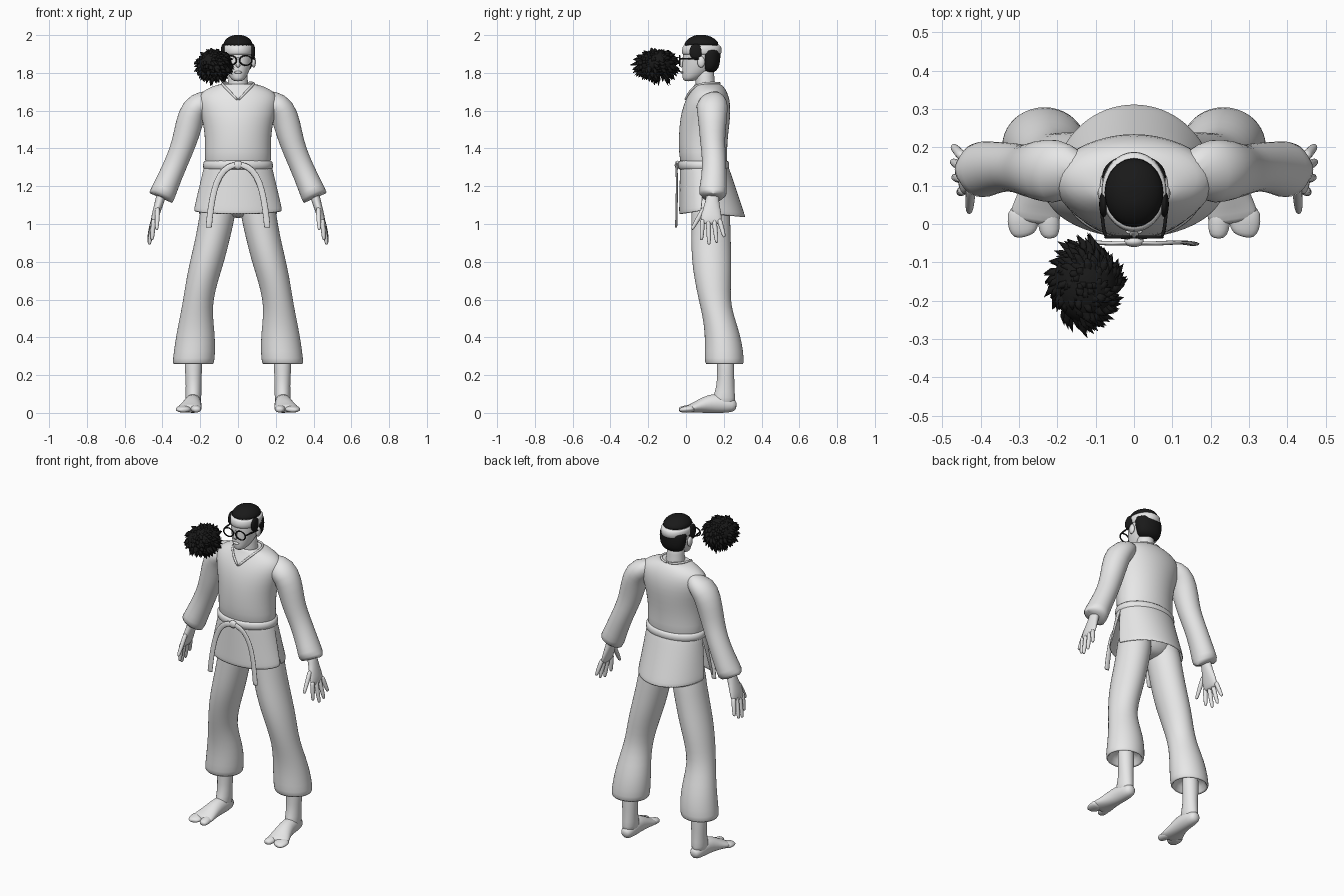
import bpy, bmesh, math, random
from mathutils import Vector

random.seed(4)
if "Cube" in bpy.data.objects:
    bpy.data.objects.remove(bpy.data.objects["Cube"])


def material(name, value):
    m = bpy.data.materials.new(name)
    m.use_nodes = True
    colour = (value, value, value, 1)
    m.diffuse_color = colour
    m.node_tree.nodes["Principled BSDF"].inputs["Base Color"].default_value = colour
    return m


PALE = material("pale grey", 0.8)
BLACK = material("hair black", 0.01)


def finish(name, bm, mat, mirror=False, subdiv=1, solid=0):
    """Turn a bmesh into a smooth object, optionally mirrored, thickened and subdivided."""
    bmesh.ops.recalc_face_normals(bm, faces=bm.faces)
    mesh = bpy.data.meshes.new(name)
    bm.to_mesh(mesh)
    bm.free()
    mesh.materials.append(mat)
    mesh.shade_smooth()
    ob = bpy.data.objects.new(name, mesh)
    bpy.context.collection.objects.link(ob)
    if mirror:
        ob.modifiers.new("Mirror", "MIRROR").use_clip = False
    if solid:
        ob.modifiers.new("Solidify", "SOLIDIFY").thickness = solid
    if subdiv:
        mod = ob.modifiers.new("Subdivision", "SUBSURF")
        mod.levels = mod.render_levels = subdiv
    return ob


def loft(name, rings, mat=PALE, mirror=False, sides=16, flat=False, subdiv=1):
    """Skin elliptical rings (x, y, z, radius, radius) along their path."""
    bm = bmesh.new()
    loops = []
    for i, (x, y, z, ru, rv) in enumerate(rings):
        before = Vector(rings[max(i - 1, 0)][:3])
        after = Vector(rings[min(i + 1, len(rings) - 1)][:3])
        n = Vector((0, 0, 1)) if flat else (after - before).normalized()
        u = Vector((1, 0, 0))
        u = (u - n * n.dot(u)).normalized()
        v = n.cross(u)
        loop = []
        for k in range(sides):
            a = math.tau * k / sides
            p = Vector((x, y, z)) + u * ru * math.cos(a) + v * rv * math.sin(a)
            loop.append(bm.verts.new(p))
        loops.append(loop)
    for a, b in zip(loops, loops[1:]):
        for k in range(sides):
            j = (k + 1) % sides
            bm.faces.new((a[k], a[j], b[j], b[k]))
    bm.faces.new(loops[0])
    bm.faces.new(loops[-1])
    return finish(name, bm, mat, mirror, subdiv)


def stack(name, rows, **kw):
    """Level rings given as (z, x min, x max, y min, y max)."""
    rings = [((a + b) / 2, (c + d) / 2, z, (b - a) / 2, (d - c) / 2) for z, a, b, c, d in rows]
    return loft(name, rings, flat=True, **kw)


def centred(name, rows, **kw):
    """Level rings on the middle line given as (z, half width, y min, y max)."""
    return stack(name, [(z, -w, w, c, d) for z, w, c, d in rows], **kw)


def tube(name, points, r, mat=PALE, flatten=1, mirror=True):
    loft(name, [(*p, r, r * flatten) for p in points], mat, mirror, sides=8)


def ball(name, centre, radii, mat=PALE, mirror=False):
    bm = bmesh.new()
    bmesh.ops.create_icosphere(bm, subdivisions=3, radius=1)
    for v in bm.verts:
        v.co = Vector(centre) + Vector(a * b for a, b in zip(v.co, radii))
    return finish(name, bm, mat, mirror, 0)


# Jacket body
centred("jacket_body", [
    (1.27, .17, -.015, .21), (1.34, .178, -.036, .22), (1.42, .174, -.04, .218),
    (1.52, .182, -.037, .23), (1.6, .205, -.024, .238), (1.66, .215, -.002, .232),
    (1.7, .195, .022, .218), (1.728, .14, .04, .2), (1.745, .085, .045, .18),
    (1.735, .06, .06, .16)], sides=24)
tube("collar", [(0, -.004, 1.655), (.025, .008, 1.68), (.055, .026, 1.712), (.084, .065, 1.74),
                (.086, .12, 1.748), (.055, .168, 1.747), (0, .182, 1.743)], .007)

# Sleeves with open cuffs
loft("sleeve", [
    (.11, .13, 1.65, .065, .08), (.18, .135, 1.65, .07, .088), (.235, .14, 1.61, .075, .084),
    (.262, .14, 1.52, .073, .074), (.285, .14, 1.43, .066, .066), (.32, .15, 1.34, .062, .064),
    (.36, .148, 1.25, .064, .068), (.39, .143, 1.18, .068, .075), (.41, .14, 1.135, .071, .078),
    (.409, .14, 1.137, .06, .066), (.39, .143, 1.18, .045, .05)], mirror=True)

# Hands
loft("palm", [
    (.395, .14, 1.19, .03, .034), (.415, .14, 1.12, .024, .034), (.43, .135, 1.07, .022, .052),
    (.445, .133, 1.02, .018, .058), (.45, .133, .995, .01, .05)], mirror=True)
FINGERS = {
    "thumb": ((.425, .1, 1.09), (.43, .03, .97)),
    "index_finger": ((.446, .088, 1.03), (.455, .082, .915)),
    "middle_finger": ((.447, .118, 1.03), (.47, .122, .89)),
    "ring_finger": ((.447, .148, 1.03), (.474, .163, .9)),
    "little_finger": ((.447, .175, 1.03), (.472, .203, .93)),
}
for name, (base, tip) in FINGERS.items():
    points = [Vector(base).lerp(Vector(tip), t) for t in (0, .35, .7, .95, 1)]
    sizes = (.015, .014, .0125, .01, .005)
    loft(name, [(*p, r, r) for p, r in zip(points, sizes)], mirror=True, sides=8)

# Trousers
centred("trouser_seat", [(1.03, .05, .09, .18), (1.07, .15, .04, .225),
                         (1.16, .185, .01, .235), (1.28, .17, -.01, .21)])
stack("trouser_leg", [
    (1.16, .0, .19, .02, .225), (1.05, .012, .203, .028, .235), (.92, .042, .227, .026, .238),
    (.8, .072, .256, .03, .242), (.7, .105, .276, .045, .24), (.6, .13, .291, .066, .236),
    (.52, .134, .306, .085, .252), (.42, .121, .327, .1, .287), (.32, .119, .342, .098, .306),
    (.255, .125, .349, .098, .308), (.255, .14, .335, .115, .295), (.33, .16, .31, .13, .27)],
    mirror=True, sides=20)

# Bare feet with a split big toe
stack("ankle", [(.36, .185, .285, .16, .255), (.22, .19, .282, .165, .257), (.14, .194, .276, .162, .256),
                (.08, .192, .28, .14, .262), (.03, .2, .275, .13, .26)], mirror=True)
loft("foot", [
    (.235, .268, .035, .018, .018), (.235, .25, .038, .036, .037), (.236, .19, .05, .044, .052),
    (.24, .13, .05, .046, .052), (.248, .07, .035, .057, .036), (.256, .03, .024, .068, .024),
    (.26, .0, .02, .066, .02)], mirror=True)
loft("big_toe", [(.228, .05, .024, .03, .024), (.222, .0, .021, .031, .021),
                 (.219, -.028, .018, .026, .017), (.219, -.038, .016, .012, .01)], mirror=True, sides=10)
loft("outer_toes", [(.285, .05, .024, .045, .024), (.291, .0, .019, .044, .019),
                    (.288, -.024, .016, .036, .015), (.285, -.034, .014, .018, .008)], mirror=True, sides=10)


# Jacket skirt panels with side slits
def skirt_panel(name, side, width, depth, drop):
    bm = bmesh.new()
    rows, cols = 6, 20
    grid = []
    for i in range(rows + 1):
        t = i / rows
        row = []
        for k in range(cols + 1):
            s = 2 * k / cols - 1
            a = math.radians(side * 90 + s * (93 - 9 * t))
            x = (.178 + width * t) * math.cos(a)
            y = .095 + (.127 + depth * t) * math.sin(a)
            z = 1.315 - t * (drop - .02 * s * s)
            row.append(bm.verts.new((x, y, z)))
        grid.append(row)
    for a, b in zip(grid, grid[1:]):
        for k in range(cols):
            bm.faces.new((a[k], a[k + 1], b[k + 1], b[k]))
    finish(name, bm, PALE, solid=.007)


skirt_panel("skirt_front", -1, .06, .005, .265)
skirt_panel("skirt_back", 1, .035, .094, .28)

# Belt, knot and hanging ends
centred("belt", [(1.285, .176, -.03, .218), (1.289, .188, -.042, .23),
                 (1.333, .187, -.044, .23), (1.338, .174, -.035, .218)], sides=24)
ball("belt_knot", (0, -.046, 1.312), (.026, .014, .023))
tube("belt_end", [(.0, -.05, 1.315), (.05, -.052, 1.308), (.098, -.048, 1.26), (.128, -.048, 1.18),
                  (.145, -.05, 1.08), (.155, -.052, .985), (.155, -.052, .98)], .018, flatten=.35)

# Neck and head
centred("neck", [(1.68, .06, .05, .165), (1.74, .055, .05, .155), (1.78, .051, .05, .15), (1.84, .05, .05, .15)])
centred("head", [
    (1.755, .024, -.012, .04), (1.772, .042, -.02, .08), (1.81, .061, -.021, .14),
    (1.85, .073, -.02, .165), (1.89, .08, -.018, .177), (1.93, .081, -.014, .177),
    (1.965, .07, .005, .16), (1.985, .045, .035, .13)], sides=20)
loft("nose", [(0, -.014, 1.885, .007, .006), (0, -.026, 1.855, .01, .01),
              (0, -.028, 1.838, .015, .012), (0, -.018, 1.83, .008, .006)], sides=10)
ball("lips", (0, -.02, 1.803), (.022, .008, .007))
ball("ear", (.083, .08, 1.858), (.012, .02, .03), mirror=True)

# Cropped hair and headband
centred("hair_cap", [(1.935, .083, -.018, .18), (1.962, .078, -.008, .173), (1.983, .062, .012, .152),
                     (1.997, .036, .04, .12), (2.001, .015, .06, .1)], mat=BLACK, sides=20)
centred("hair_back", [(1.8, .05, .09, .15), (1.825, .073, .08, .174), (1.86, .083, .075, .182),
                      (1.91, .086, .06, .184), (1.93, .08, .06, .18)], mat=BLACK, sides=20)
ball("hair_side", (.079, .052, 1.912), (.012, .034, .042), BLACK, mirror=True)
centred("headband", [(1.895, .08, -.016, .18), (1.898, .086, -.024, .19),
                     (1.943, .086, -.02, .19), (1.948, .078, -.01, .176)], sides=24)

# Glasses
bm = bmesh.new()
steps, sides = 20, 6
loops = []
for i in range(steps):
    a = math.tau * i / steps
    ring = []
    for k in range(sides):
        b = math.tau * k / sides
        r = 1 + .16 * math.cos(b)
        ring.append(bm.verts.new((.041 + .033 * r * math.cos(a), -.034 + .005 * math.sin(b),
                                  1.866 + .026 * r * math.sin(a))))
    loops.append(ring)
for i in range(steps):
    a, b = loops[i], loops[(i + 1) % steps]
    for k in range(sides):
        j = (k + 1) % sides
        bm.faces.new((a[k], a[j], b[j], b[k]))
finish("glasses_rim", bm, BLACK, mirror=True)
tube("glasses_arm", [(.072, -.035, 1.874), (.079, -.02, 1.875), (.084, .03, 1.875), (.088, .085, 1.872)], .005, BLACK)
tube("glasses_bridge", [(-.012, -.035, 1.87), (0, -.036, 1.873), (.012, -.035, 1.87)], .004, BLACK, mirror=False)

# Spiky tuft of hair floating ahead of the face
TUFT = Vector((-.128, -.158, 1.85))
ball("tuft_core", TUFT, (.085, .1, .07), BLACK)
bm = bmesh.new()
for i in range(260):
    d = Vector(random.gauss(0, 1) for _ in "xyz").normalized()
    low = .1 + .022 * d.y if d.z < 0 else .088
    root = TUFT + Vector((d.x * .07, d.y * .085, d.z * .055))
    tip = TUFT + Vector((d.x * .1, d.y * .125, d.z * low)) * random.uniform(.92, 1.13)
    swirl = Vector((-d.y, d.x, 0)) * .022
    tip += swirl - Vector((0, 0, .012))
    axis = (tip - root).normalized()
    u = axis.orthogonal().normalized() * .017
    v = axis.cross(u)
    middle = root.lerp(tip, .55) - swirl * .3
    base, mid = [], []
    for k in range(4):
        a = math.tau * k / 4
        off = u * math.cos(a) + v * math.sin(a)
        base.append(bm.verts.new(root + off))
        mid.append(bm.verts.new(middle + off * .65))
    point = bm.verts.new(tip)
    for k in range(4):
        j = (k + 1) % 4
        bm.faces.new((base[k], base[j], mid[j], mid[k]))
        bm.faces.new((mid[k], mid[j], point))
finish("tuft_spikes", bm, BLACK, subdiv=0)
